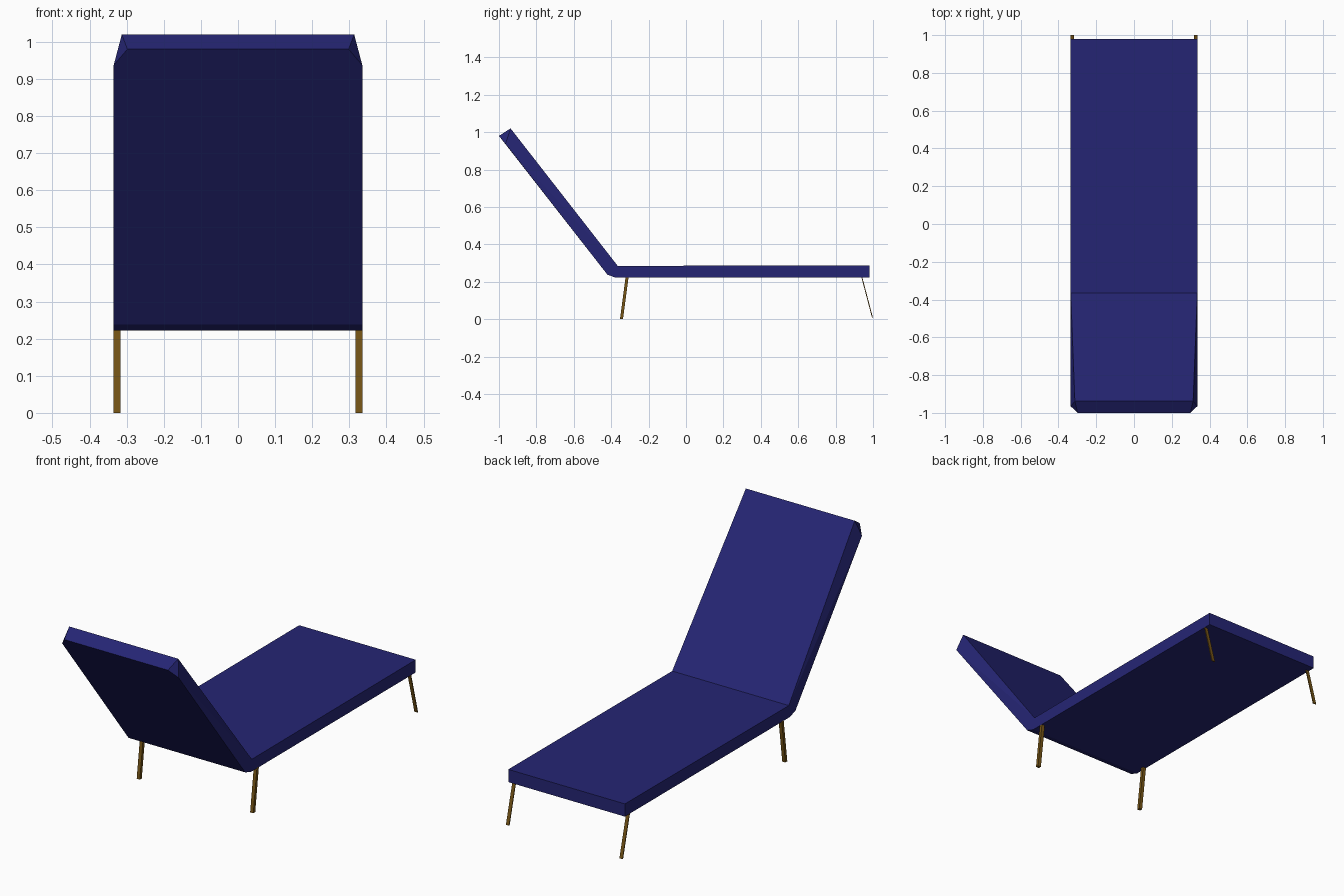
import bpy
import bmesh
from mathutils import Vector

cube = bpy.data.objects.get("Cube")
if cube:
    bpy.data.objects.remove(cube, do_unlink=True)


def material(name, rgb):
    mat = bpy.data.materials.new(name)
    mat.use_nodes = True
    mat.diffuse_color = (*rgb, 1)
    mat.node_tree.nodes["Principled BSDF"].inputs["Base Color"].default_value = (*rgb, 1)
    return mat


def finish(name, bm, mat):
    bmesh.ops.recalc_face_normals(bm, faces=bm.faces[:])
    mesh = bpy.data.meshes.new(name)
    bm.to_mesh(mesh)
    bm.free()
    mesh.materials.append(mat)
    obj = bpy.data.objects.new(name, mesh)
    bpy.context.collection.objects.link(obj)
    return obj


navy = material("navy_fabric", (0.0185, 0.0185, 0.175))
brass = material("brown_brass", (0.18, 0.09, 0.008))

# Lounger pad: one side outline, with a clipped top corner on the backrest
W = 0.335
outline = [
    (W, 0.98, 0.222), (W, 0.98, 0.288),           # foot end
    (W, -0.365, 0.285),                           # crease
    (0.313, -0.938, 1.02), (0.298, -1.0, 0.98),   # headrest edge
    (W, -0.965, 0.937),                           # clipped corner
    (W, -0.42, 0.238), (W, -0.375, 0.222),        # lower bend
]
bm = bmesh.new()
left = [bm.verts.new(p) for p in outline]
right = [bm.verts.new((-x, y, z)) for x, y, z in outline]

# Side panels
for side in (left, right):
    for ids in [(0, 1, 2, 7), (7, 2, 6), (2, 5, 6), (2, 3, 5), (3, 4, 5)]:
        bm.faces.new([side[i] for i in ids])

# Panels across the width
for a, b in [(0, 1), (1, 2), (2, 3), (3, 4), (6, 7), (7, 0)]:
    bm.faces.new([left[a], left[b], right[b], right[a]])
bm.faces.new(left[4:7] + right[6:3:-1])
finish("lounger_pad", bm, navy)


# Splayed leg: a strip between two points
def leg(name, top, foot, width, depth):
    bm = bmesh.new()
    bmesh.ops.create_cube(bm, size=1)
    for v in bm.verts:
        end = Vector(top if v.co.z > 0 else foot)
        v.co = end + Vector((v.co.x * width, v.co.y * depth, 0))
    finish(name, bm, brass)


for side, s in (("left", 1), ("right", -1)):
    x = s * 0.326
    leg("front_leg_" + side, (x, -0.315, 0.225), (x, -0.345, 0.0), 0.018, 0.016)
    leg("back_leg_" + side, (x, 0.94, 0.225), (x, 0.997, 0.008), 0.018, 0.005)
